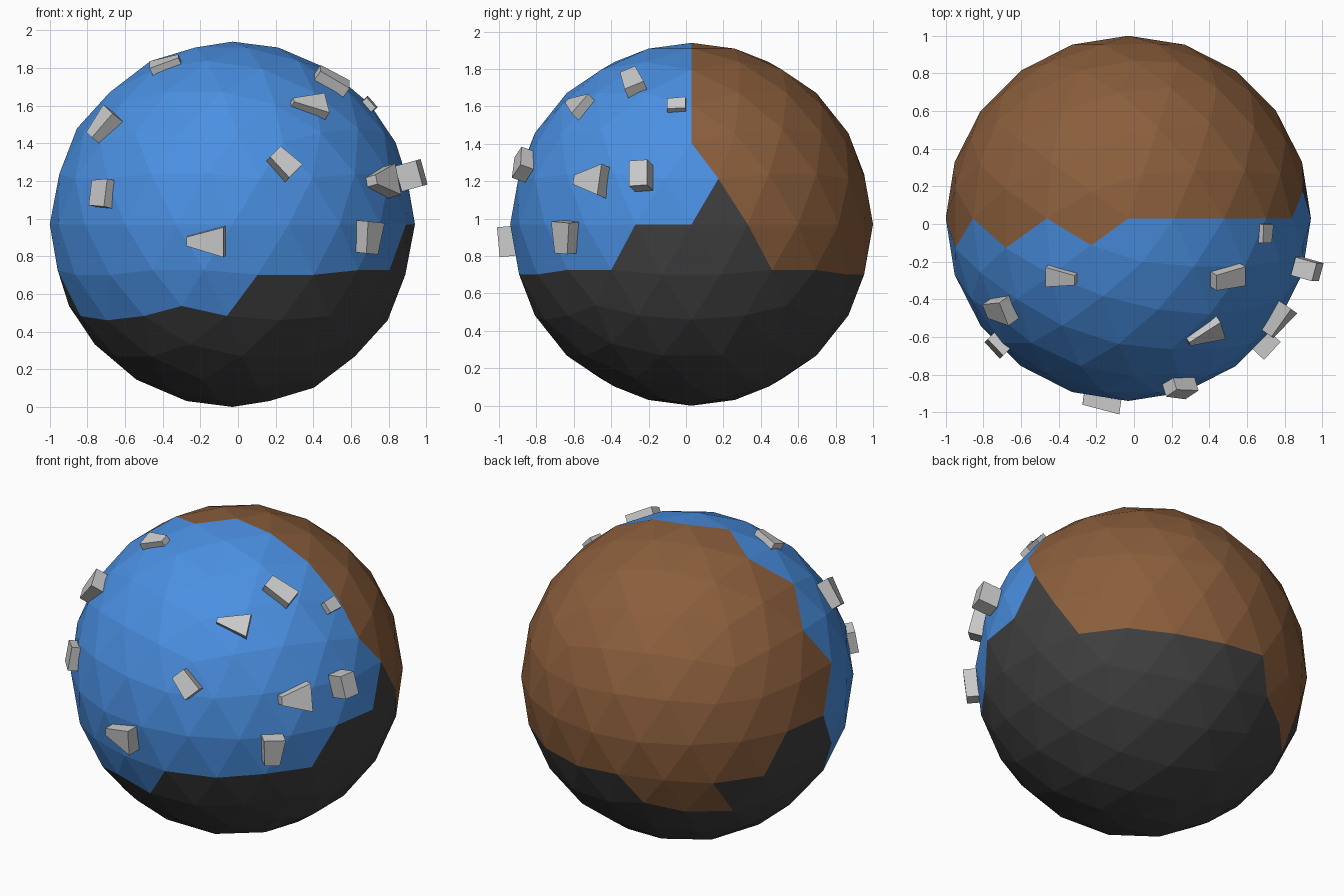
import bpy, bmesh
from mathutils import Vector, Matrix

if "Cube" in bpy.data.objects:
    bpy.data.objects.remove(bpy.data.objects["Cube"])

CENTRE = Vector((-0.03, 0.03, 0.97))
RADIUS = 0.97


def material(name, rgb):
    m = bpy.data.materials.new(name)
    m.diffuse_color = (*rgb, 1)
    m.use_nodes = True
    m.node_tree.nodes["Principled BSDF"].inputs["Base Color"].default_value = m.diffuse_color
    return m


# Faceted globe
bpy.ops.mesh.primitive_ico_sphere_add(subdivisions=3, radius=RADIUS, location=CENTRE)
globe = bpy.context.object
globe.name = "globe"
for m in (material("blue", (0.069, 0.279, 0.76)),
          material("brown", (0.258, 0.112, 0.045)),
          material("charcoal", (0.051, 0.051, 0.051))):
    globe.data.materials.append(m)


# Colour zones: 0 front blue, 1 back brown, 2 lower charcoal
def zone(c):
    x, y, z = c
    if y > 0.02 * x:
        floor = -0.48 if -0.62 < x < -0.2 else -0.3
        dark = z < floor or (z < -0.02 and y < 0.35)
        dark = dark or (x > 0 and z < 0.12 and y < 0.2)
        return 2 if dark else 1
    floor = -0.48 if x < 0.05 else -0.3
    dark = z < floor
    if x > 0:
        dark = dark or (z < -0.02 and y > -0.35)
    else:
        dark = dark or (z < -0.12 and y > -0.2)
    return 2 if dark else 0


for p in globe.data.polygons:
    p.material_index = zone(p.center / RADIUS)


# Rocks: tapered blocks lying on the surface, narrow at the local -x end
def rock(i, pos, along, size, taper):
    pos = Vector(pos)
    up = (pos - CENTRE).normalized()
    a = Vector(along)
    a = (a - up * a.dot(up)).normalized()
    b = up.cross(a)
    bm = bmesh.new()
    bmesh.ops.create_cube(bm, size=1)
    for v in bm.verts:
        k = taper if v.co.x < 0 else 1
        v.co = Vector((v.co.x * size[0], v.co.y * size[1] * k, v.co.z * size[2] * (0.5 + k / 2)))
    rot = Matrix((a, b, up)).transposed()
    bmesh.ops.transform(bm, matrix=Matrix.Translation(pos) @ rot.to_4x4(), verts=bm.verts)
    me = bpy.data.meshes.new(f"rock_{i}")
    bm.to_mesh(me)
    bm.free()
    bpy.context.collection.objects.link(bpy.data.objects.new(f"rock_{i}", me))


ROCKS = [
    ((-0.17, -0.94, 0.88), (1, 0, 0), (0.20, 0.16, 0.10), 0.3),
    ((0.24, -0.86, 1.29), (1, 0, -1), (0.15, 0.11, 0.10), 0.8),
    ((0.37, -0.58, 1.60), (1, 0.3, 0), (0.19, 0.14, 0.09), 0.2),
    ((0.49, -0.28, 1.72), (1, 0, 0), (0.18, 0.11, 0.10), 0.8),
    ((0.69, -0.05, 1.60), (0, 1, 0), (0.10, 0.08, 0.06), 0.9),
    ((0.92, -0.24, 1.23), (0, 1, 0), (0.10, 0.14, 0.12), 1.0),
    ((0.76, -0.51, 1.20), (0.6, 0.8, 0), (0.18, 0.17, 0.10), 0.3),
    ((0.69, -0.64, 0.90), (0.1, 0, 1), (0.17, 0.13, 0.10), 0.7),
    ((-0.38, -0.28, 1.81), (-1, 0, 0), (0.16, 0.11, 0.08), 0.5),
    ((-0.71, -0.45, 1.49), (1, 0, 1), (0.17, 0.14, 0.10), 0.6),
    ((-0.71, -0.63, 1.13), (1, -1, 0), (0.12, 0.15, 0.10), 0.9),
]
for i, r in enumerate(ROCKS, 1):
    rock(i, *r)
